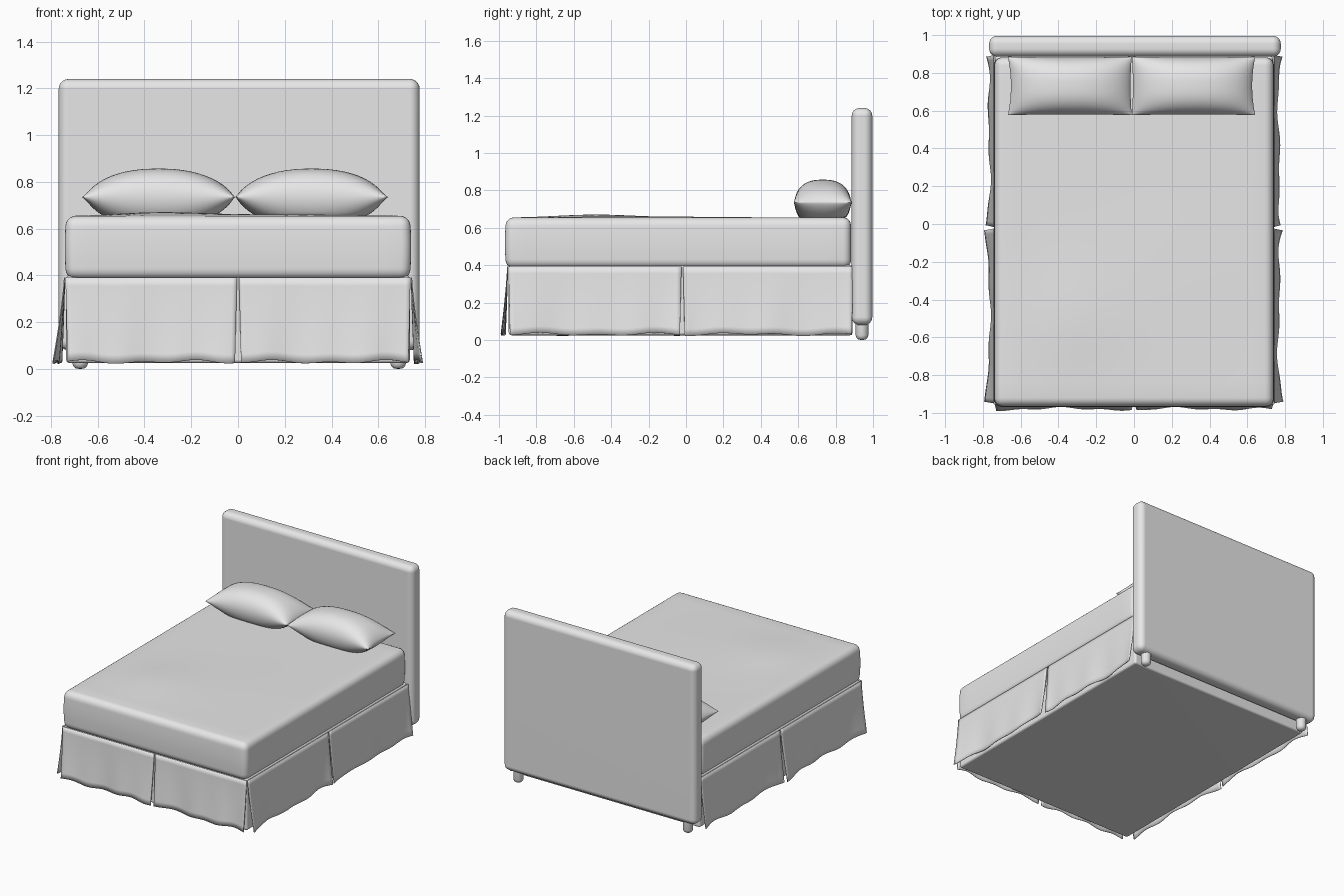
import bpy, bmesh, math
from mathutils import Vector

if "Cube" in bpy.data.objects:
    bpy.data.objects.remove(bpy.data.objects["Cube"])

fabric = bpy.data.materials.new("light grey fabric")
fabric.diffuse_color = (0.8, 0.8, 0.8, 1)
fabric.use_nodes = True
fabric.node_tree.nodes["Principled BSDF"].inputs["Base Color"].default_value = fabric.diffuse_color


def finish(bm, name, angle=40):
    bmesh.ops.recalc_face_normals(bm, faces=bm.faces)
    me = bpy.data.meshes.new(name)
    bm.to_mesh(me)
    bm.free()
    me.materials.append(fabric)
    ob = bpy.data.objects.new(name, me)
    bpy.context.collection.objects.link(ob)
    bpy.ops.object.select_all(action='DESELECT')
    ob.select_set(True)
    bpy.context.view_layer.objects.active = ob
    bpy.ops.object.shade_smooth_by_angle(angle=math.radians(angle))
    return ob


def rounded_box(name, lo, hi, r, seg=5, cuts=0, shape=None):
    lo, hi = Vector(lo), Vector(hi)
    bm = bmesh.new()
    bmesh.ops.create_cube(bm, size=1)
    for v in bm.verts:
        v.co = Vector([(lo[i] + hi[i]) / 2 + v.co[i] * (hi[i] - lo[i]) for i in range(3)])
    bmesh.ops.bevel(bm, geom=bm.edges[:], offset=r, segments=seg, profile=0.5,
                    affect='EDGES', clamp_overlap=True)
    for axis in range(3):
        n = Vector((0, 0, 0))
        n[axis] = 1
        for k in range(1, cuts + 1):
            p = lo.copy()
            p[axis] = lo[axis] + r + (hi[axis] - lo[axis] - 2 * r) * k / (cuts + 1)
            bmesh.ops.bisect_plane(bm, geom=bm.verts[:] + bm.edges[:] + bm.faces[:],
                                   plane_co=p, plane_no=n)
    if shape:
        for v in bm.verts:
            v.co = shape(v.co)
    ob = finish(bm, name)
    if not cuts:
        ob.modifiers.new("even shading", 'WEIGHTED_NORMAL')
    return ob


# headboard and its two feet
rounded_box("headboard", (-0.767, 0.886, 0.08), (0.777, 0.996, 1.24), 0.042, 6)
for side, label in ((-1, "left"), (1, "right")):
    bm = bmesh.new()
    prof = [(0.0, 0.0), (0.018, 0.002), (0.029, 0.011), (0.034, 0.025), (0.034, 0.12), (0.0, 0.12)]
    n = 24
    rings = [[bm.verts.new((0.005 + side * 0.68 + r * math.cos(2 * math.pi * k / n),
                            0.941 + r * math.sin(2 * math.pi * k / n), z))
              for k in range(n)] for r, z in prof]
    for a, b in zip(rings, rings[1:]):
        for k in range(n):
            bm.faces.new((a[k], a[(k + 1) % n], b[(k + 1) % n], b[k]))
    bmesh.ops.remove_doubles(bm, verts=bm.verts[:], dist=1e-5)
    finish(bm, label + "_foot")

# box base behind the skirt
rounded_box("base", (-0.735, -0.948, 0.025), (0.735, 0.89, 0.40), 0.015, 3)


# mattress with softly bulged sides and a slight hump in the top
def soft(p):
    p = p.copy()
    t = max(0, min(1, (p.z - 0.385) / 0.27))
    bulge = 0.006 * math.sin(math.pi * t)
    p.x += bulge * max(-1, min(1, p.x / 0.7))
    p.y += bulge * max(-1, min(0, p.y / 0.9))
    edge = max(0, 1 - (p.x / 0.72) ** 4) * max(0, 1 - (p.y / 0.94) ** 4)
    hump = 0.017 * math.exp(-((p.x + 0.35) / 0.28) ** 2 - ((p.y + 0.52) / 0.3) ** 2)
    hump += 0.006 * math.exp(-((p.x - 0.2) / 0.4) ** 2 - ((p.y + 0.3) / 0.5) ** 2)
    p.z += hump * edge * t ** 3
    return p


rounded_box("mattress", (-0.735, -0.962, 0.383), (0.735, 0.882, 0.655), 0.042, 5, 20, soft)


# skirt panels: flared, wavy cloth strips, thickened
def skirt(name, a, b, out, seed, end_flare):
    a, b, out = Vector(a), Vector(b), Vector(out)
    cols, rows = 36, 10
    along = (b - a).normalized()
    bm = bmesh.new()
    grid = []
    for j in range(rows + 1):
        d = j / rows                                   # 0 at the top, 1 at the hem
        row = []
        for i in range(cols + 1):
            s = i / cols
            wave = 0.5 + 0.3 * math.sin(9 * s + seed) + 0.2 * math.sin(21 * s + 2.3 * seed)
            flare = 0.012 + 0.02 * wave + end_flare * abs(2 * s - 1) ** 5
            hem = 0.03 + 0.009 * math.sin(14 * s + seed) * math.sin(5 * s + 1.7 * seed)
            p = a.lerp(b, s) + out * (0.003 + flare * d ** 1.3)
            p -= along * 0.009 * d * (2 * s - 1) ** 5   # ends pull in towards the hem
            p.z = 0.392 + (hem - 0.392) * d
            row.append(bm.verts.new(p))
        grid.append(row)
    for r0, r1 in zip(grid, grid[1:]):
        for i in range(cols):
            bm.faces.new((r0[i], r0[i + 1], r1[i + 1], r1[i]))
    ob = finish(bm, name, 60)
    m = ob.modifiers.new("cloth thickness", 'SOLIDIFY')
    m.thickness = 0.005
    m.offset = 0


skirt("front_skirt_left", (-0.738, -0.951, 0), (-0.004, -0.951, 0), (0, -1, 0), 0.4, 0.006)
skirt("front_skirt_right", (0.004, -0.951, 0), (0.738, -0.951, 0), (0, -1, 0), 2.1, 0.006)
for side, label in ((-1, "left"), (1, "right")):
    x = side * 0.739
    skirt(label + "_skirt_front", (x, -0.95, 0), (x, -0.024, 0), (side, 0, 0), 1.2 + side, 0.024)
    skirt(label + "_skirt_back", (x, -0.016, 0), (x, 0.895, 0), (side, 0, 0), 3.3 + side, 0.018)


# pillows: pinched seam corners, flattened against the mattress
def pillow(name, x0, x1, outer):
    cx, hx, cy, hy, seam = (x0 + x1) / 2, (x1 - x0) / 2, 0.731, 0.155, 0.735
    n = 28
    bm = bmesh.new()
    for sign in (1, -1):
        grid = []
        for j in range(n + 1):
            v = math.sin(math.pi / 2 * (2 * j / n - 1))
            row = []
            for i in range(n + 1):
                u = math.sin(math.pi / 2 * (2 * i / n - 1))
                puff = max(0, 1 - abs(u) ** 2.3) ** 0.72 * max(0, 1 - abs(v) ** 2.6) ** 0.5
                pinch = 0.05 if u * outer > 0 else 0.02
                x = cx + hx * u * (1 - pinch * (1 - v * v) * abs(u) ** 3)
                y = cy + hy * v * (1 - 0.03 * (1 - u * u))
                z = seam + sign * puff * (0.122 if sign > 0 else 0.13)
                row.append(bm.verts.new((x, y, max(z, 0.652))))
            grid.append(row)
        for r0, r1 in zip(grid, grid[1:]):
            for i in range(n):
                bm.faces.new((r0[i], r0[i + 1], r1[i + 1], r1[i]))
    bmesh.ops.remove_doubles(bm, verts=bm.verts[:], dist=1e-5)
    finish(bm, name, 60)


pillow("left_pillow", -0.668, -0.012, -1)
pillow("right_pillow", -0.012, 0.642, 1)
